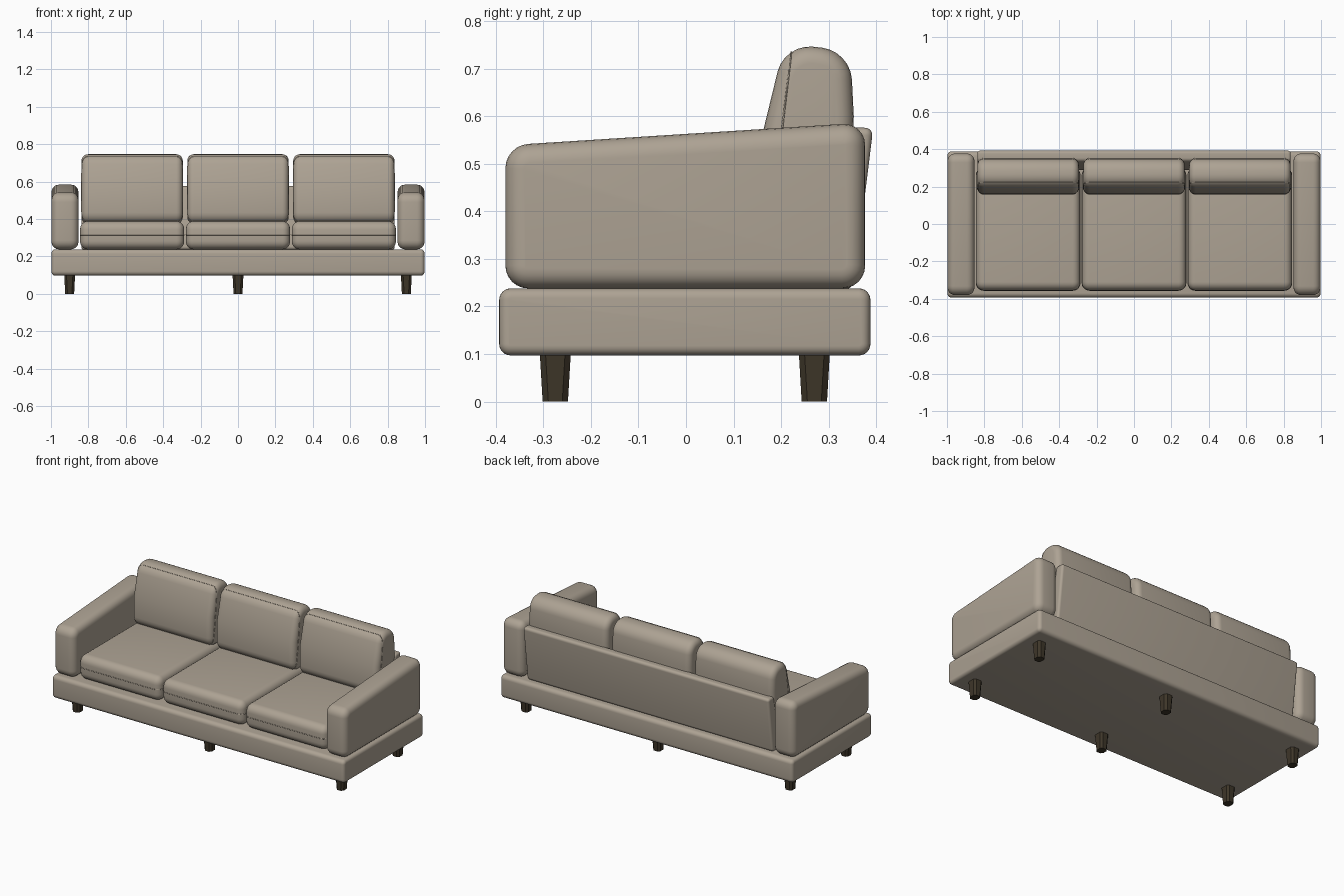
import bpy, bmesh, math
from mathutils import Vector

old = bpy.data.objects.get("Cube")
if old:
    bpy.data.objects.remove(old, do_unlink=True)


def material(name, colour):
    m = bpy.data.materials.new(name)
    m.use_nodes = True
    m.diffuse_color = (*colour, 1)
    m.node_tree.nodes["Principled BSDF"].inputs["Base Color"].default_value = (*colour, 1)
    return m


fabric = material("beige fabric", (0.42, 0.365, 0.295))
wood = material("dark wood", (0.048, 0.037, 0.022))


def finish(name, bm, mat, angle=40):
    mesh = bpy.data.meshes.new(name)
    bmesh.ops.recalc_face_normals(bm, faces=bm.faces[:])
    bm.to_mesh(mesh)
    bm.free()
    mesh.materials.append(mat)
    ob = bpy.data.objects.new(name, mesh)
    bpy.context.collection.objects.link(ob)
    bpy.ops.object.select_all(action='DESELECT')
    ob.select_set(True)
    bpy.context.view_layer.objects.active = ob
    bpy.ops.object.shade_smooth_by_angle(angle=math.radians(angle))
    return ob


def padded(name, profile, x0, x1, r_long, r_end):
    """Side profile (y, z) extruded along x, with soft long edges and soft ends."""
    bm = bmesh.new()
    cap = bm.faces.new([bm.verts.new((x0, y, z)) for y, z in profile])
    ext = bmesh.ops.extrude_face_region(bm, geom=[cap], use_keep_orig=True)
    for v in ext["geom"]:
        if isinstance(v, bmesh.types.BMVert):
            v.co.x = x1
    bmesh.ops.recalc_face_normals(bm, faces=bm.faces[:])
    long_edges = [e for e in bm.edges
                  if abs(e.verts[0].co.x - e.verts[1].co.x) > 1e-4
                  and e.calc_face_angle(0) > 0.5]
    bmesh.ops.bevel(bm, geom=long_edges, offset=r_long, segments=6, profile=0.5,
                    affect='EDGES', clamp_overlap=True)
    ends = [e for e in bm.edges
            if abs(e.verts[0].co.x - e.verts[1].co.x) < 1e-4
            and e.calc_face_angle(0) > 1.2]
    bmesh.ops.bevel(bm, geom=ends, offset=r_end, segments=5, profile=0.5,
                    affect='EDGES', clamp_overlap=True)
    return finish(name, bm, fabric)


def box(y0, y1, z0, z1):
    return [(y0, z0), (y1, z0), (y1, z1), (y0, z1)]


def seam(name, ob, point, normal):
    """Thin piping that follows the cushion where a plane crosses it."""
    bm = bmesh.new()
    bm.from_mesh(ob.data)
    cut = bmesh.ops.bisect_plane(bm, geom=bm.verts[:] + bm.edges[:] + bm.faces[:],
                                 plane_co=point, plane_no=normal)
    pts = [g.co.copy() for g in cut["geom_cut"] if isinstance(g, bmesh.types.BMVert)]
    bm.free()
    centre = sum(pts, Vector()) / len(pts)
    side = Vector((1, 0, 0))
    up = Vector(normal).normalized().cross(side)
    pts.sort(key=lambda p: math.atan2((p - centre).dot(up), (p - centre).dot(side)))
    curve = bpy.data.curves.new(name, 'CURVE')
    curve.dimensions = '3D'
    curve.bevel_depth = 0.002
    curve.bevel_resolution = 1
    line = curve.splines.new('POLY')
    line.points.add(len(pts) - 1)
    for sp, p in zip(line.points, pts):
        sp.co = (*p, 1)
    line.use_cyclic_u = True
    curve.materials.append(fabric)
    bpy.context.collection.objects.link(bpy.data.objects.new(name, curve))


# Platform base
padded("base", box(-0.393, 0.388, 0.097, 0.238), -0.997, 0.997, 0.024, 0.02)

# Arms, rising towards the back
arm = [(-0.38, 0.238), (0.377, 0.238), (0.377, 0.587), (-0.38, 0.539)]
for side, x0 in (("right", -0.997), ("left", 0.853)):
    padded(side + "_arm", arm, x0, x0 + 0.144, 0.048, 0.04)

# Leaning back panel
back = [(0.285, 0.236), (0.352, 0.236), (0.394, 0.576), (0.335, 0.576)]
padded("back_panel", back, -0.838, 0.838, 0.018, 0.014)

# Seat and back cushions
back_profile = [(0.155, 0.375), (0.345, 0.375), (0.353, 0.6), (0.346, 0.738),
                (0.207, 0.753), (0.16, 0.56)]
for label, x in (("right", -0.566), ("middle", 0), ("left", 0.566)):
    seat = padded(label + "_seat_cushion", box(-0.355, 0.3, 0.238, 0.388),
                  x - 0.278, x + 0.278, 0.045, 0.04)
    seam(label + "_seat_seam", seat, (x, 0, 0.315), (0, 0, 1))
    pillow = padded(label + "_back_cushion", back_profile,
                    x - 0.271, x + 0.271, 0.06, 0.035)
    seam(label + "_back_seam", pillow, (x, 0.203, 0.58), (0, 1, -0.12))

# Tapered legs with chamfered corners
for row, y in (("front", -0.275), ("back", 0.27)):
    for label, x in (("right", -0.9), ("middle", 0), ("left", 0.9)):
        bm = bmesh.new()
        bmesh.ops.create_cube(bm, size=1)
        for v in bm.verts:
            k = 1 if v.co.z > 0 else 0.82
            v.co = (x + v.co.x * 0.058 * k, y + v.co.y * 0.065 * k, (v.co.z + 0.5) * 0.1)
        corners = [e for e in bm.edges if abs(e.verts[0].co.z - e.verts[1].co.z) > 0.05]
        bmesh.ops.bevel(bm, geom=corners, offset=0.012, segments=1, affect='EDGES')
        finish(row + "_" + label + "_leg", bm, wood, 20)
